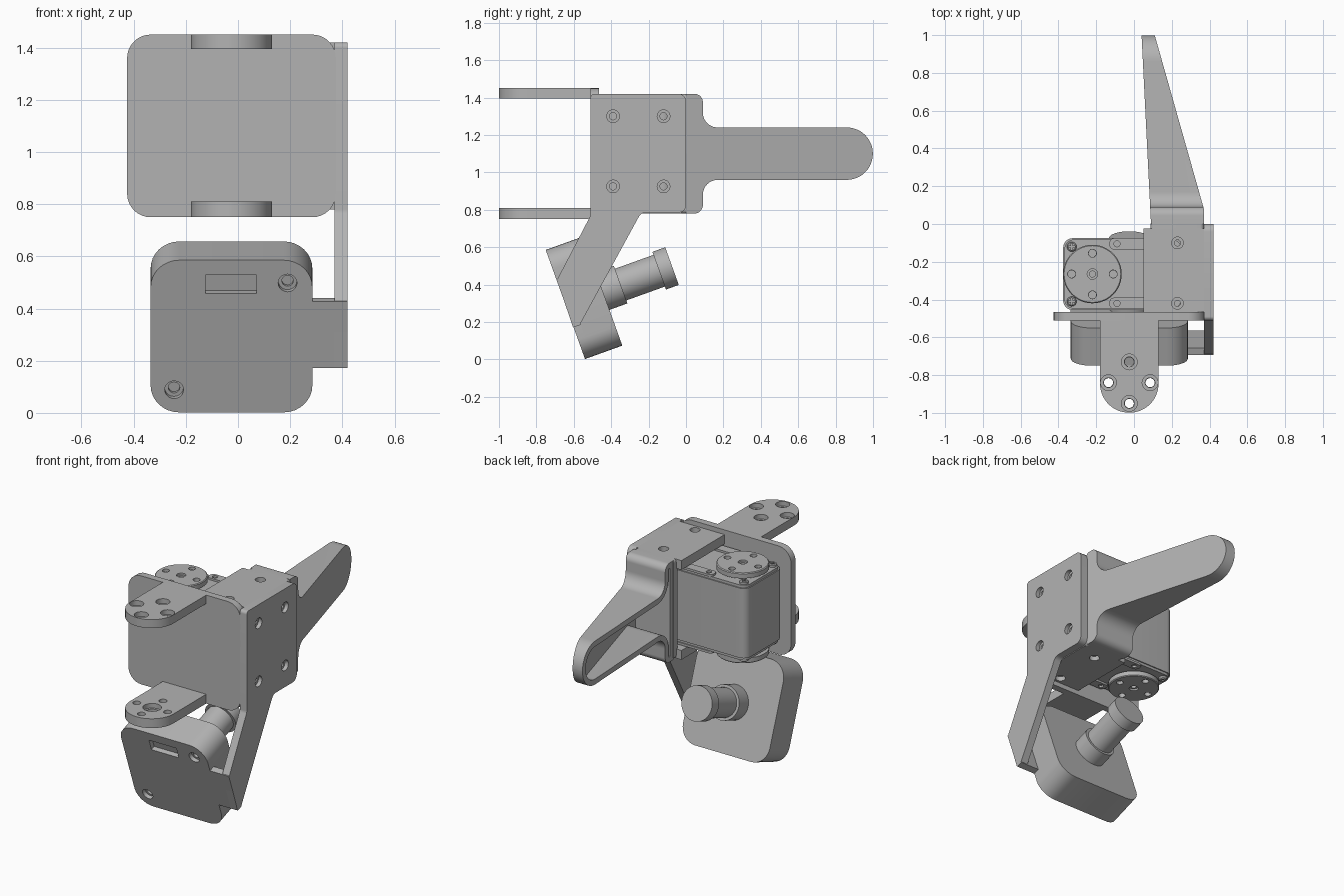
import bpy, bmesh, math
from mathutils import Vector, Matrix

if "Cube" in bpy.data.objects:
    bpy.data.objects.remove(bpy.data.objects["Cube"])

grey = bpy.data.materials.new("plain grey")
grey.use_nodes = True
COLOUR = (0.45, 0.45, 0.45, 1)
grey.diffuse_color = COLOUR
grey.node_tree.nodes["Principled BSDF"].inputs["Base Color"].default_value = COLOUR


def place(axis, u, v, w):
    return {"x": (w, u, v), "y": (u, w, v), "z": (u, v, w)}[axis]


def finish(name, bm):
    bmesh.ops.recalc_face_normals(bm, faces=bm.faces)
    mesh = bpy.data.meshes.new(name)
    bm.to_mesh(mesh)
    bm.free()
    mesh.materials.append(grey)
    obj = bpy.data.objects.new(name, mesh)
    bpy.context.collection.objects.link(obj)
    return obj


def rounded(corners, steps=8):
    """Polygon of (u, v, radius) corners with filleted corners."""
    out = []
    for i, (u, v, r) in enumerate(corners):
        p = Vector((u, v))
        if r == 0:
            out.append(p)
            continue
        a = (Vector(corners[i - 1][:2]) - p).normalized()
        b = (Vector(corners[(i + 1) % len(corners)][:2]) - p).normalized()
        half = a.angle(b) / 2
        centre = p + (a + b).normalized() * r / math.sin(half)
        start = p + a * r / math.tan(half) - centre
        end = p + b * r / math.tan(half) - centre
        sweep = start.angle_signed(end)
        for k in range(steps + 1):
            out.append(centre + Matrix.Rotation(-sweep * k / steps, 2) @ start)
    return out


def rect(u0, u1, v0, v1, r=0):
    return rounded([(u0, v0, r), (u1, v0, r), (u1, v1, r), (u0, v1, r)])


def prism(name, outline, axis, w0, w1):
    bm = bmesh.new()
    rings = [[bm.verts.new(place(axis, p[0], p[1], w)) for p in outline] for w in (w0, w1)]
    skin(bm, rings)
    return finish(name, bm)


def skin(bm, rings):
    n = len(rings[0])
    for a, b in zip(rings, rings[1:]):
        for i in range(n):
            j = (i + 1) % n
            bm.faces.new((a[i], a[j], b[j], b[i]))
    bm.faces.new(rings[0])
    bm.faces.new(rings[-1])


def lathe(name, axis, centre, profile, sides=32):
    """Turned solids, one per centre, from (radius, height) pairs."""
    bm = bmesh.new()
    for u, v in centre:
        rings = []
        for r, w in profile:
            angles = [2 * math.pi * k / sides for k in range(sides)]
            rings.append([bm.verts.new(place(axis, u + r * math.cos(t), v + r * math.sin(t), w))
                          for t in angles])
        skin(bm, rings)
    return finish(name, bm)


def cut(obj, *cutters):
    for c in cutters:
        mod = obj.modifiers.new("cut", "BOOLEAN")
        mod.operation, mod.solver, mod.object = "DIFFERENCE", "EXACT", c
        bpy.context.view_layer.objects.active = obj
        bpy.ops.object.modifier_apply(modifier=mod.name)
        bpy.data.objects.remove(c)


def cross(u, v, r):
    return [(u + r, v), (u, v + r), (u - r, v), (u, v - r)]


def bore(axis, centres, wide, narrow, low, step, high):
    return lathe("cutter", axis, centres,
                 [(narrow, low), (narrow, step), (wide, step), (wide, high)], 20)


MID = 1.10  # height of the symmetry plane of the upper assembly

# Front plate and its two mounting tongues
prism("front_plate", rect(-0.425, 0.375, 0.75, 1.45, 0.09), "y", -0.51, -0.465)
tongue = rounded([(-0.18, -0.47, 0), (0.13, -0.47, 0), (0.13, -0.999, 0.154), (-0.18, -0.999, 0.154)], 14)
bolts = cross(-0.025, -0.84, 0.11)
upper = prism("upper_tongue", tongue, "z", 1.395, 1.45)
cut(upper, bore("z", bolts, 0.042, 0.026, 1.3, 1.42, 1.5))
lower = prism("lower_tongue", tongue, "z", 0.75, 0.81)
cut(lower, bore("z", bolts, 0.042, 0.024, 0.9, 0.785, 0.7),
    bore("z", [(-0.025, -0.84)], 0.055, 0.04, 0.7, 0.78, 0.9))

# Side plate with the slanted arm
side = prism("side_plate", rounded([
    (-0.51, 1.42, 0.02), (0, 1.42, 0.04), (0, 0.785, 0.04), (-0.24, 0.785, 0.04),
    (-0.565, 0.19, 0), (-0.605, 0.175, 0), (-0.69, 0.425, 0), (-0.51, 0.77, 0.04)]), "x", 0.37, 0.42)
spots = [(y, z) for y in (-0.39, -0.12) for z in (0.925, 1.3)]
cut(side, bore("x", spots, 0.034, 0.019, 0.3, 0.395, 0.5))

# Bracket around the actuator: top and bottom shelves, back wall
for name, s in (("top_shelf", 1), ("bottom_shelf", -1)):
    shelf = prism(name, rect(0.05, 0.37, -0.466, -0.025), "z", MID + s * 0.26, MID + s * 0.32)
    cut(shelf, bore("z", [(0.23, -0.1), (0.23, -0.42)], 0.031, 0.016,
                    MID + s * 0.2, MID + s * 0.29, MID + s * 0.4))
prism("back_wall", rect(0.087, 0.37, 0.78, 1.42, 0.02), "y", -0.04, 0.002)

# Hollow tapered tail, open on its inner side
outline = rounded([
    (0, 1.42, 0), (0.09, 1.42, 0.045), (0.09, 1.24, 0.08), (0.999, 1.24, 0.139),
    (0.999, 0.96, 0.139), (0.09, 0.96, 0.08), (0.09, 0.78, 0.045), (0, 0.78, 0)], 12)
WALL = 0.035
inner = []
for i, p in enumerate(outline):
    a = (p - outline[i - 1]).normalized()
    b = (outline[(i + 1) % len(outline)] - p).normalized()
    n1, n2 = Vector((a.y, -a.x)), Vector((b.y, -b.x))
    inner.append(p + (n1 + n2) * WALL / (1 + n1.dot(n2)))


def left(y):
    return 0.09 - 0.05 * y


def right(y):
    return 0.37 if y < 0.08 else 0.37 - 0.283 * (y - 0.08)


bm = bmesh.new()
skin(bm, [[bm.verts.new((fx(p.x), p.x, p.y)) for p in loop] for loop, fx in (
    (outline, right), (outline, left), (inner, left), (inner, lambda y: max(left(y) + 0.01, right(y) - WALL)))])
finish("tail", bm)

# Actuator body, its covers, ears, screws and round horns
HX, HY = -0.22, -0.265
prism("actuator_body", rect(-0.375, 0.255, -0.455, -0.075, 0.05), "z", MID - 0.225, MID + 0.225)
for side_name, s in (("top", 1), ("bottom", -1)):
    def z(h):
        return MID + s * h
    prism(side_name + "_cover", rect(-0.368, 0.25, -0.448, -0.082, 0.05), "z", z(0.225), z(0.242))
    for y in (-0.42, -0.105):
        ear = prism(side_name + "_ear", rect(-0.13, 0.2, y - 0.03, y + 0.03, 0.025), "z", z(0.24), z(0.255))
        cut(ear, bore("z", [(-0.09, y)], 0.016, 0.015, z(0.2), z(0.245), z(0.3)))
    screws = lathe(side_name + "_screws", "z", [(-0.33, -0.12), (-0.33, -0.41)],
                   [(0.026, z(0.235)), (0.026, z(0.255)), (0.02, z(0.26))], 16)
    for y in (-0.12, -0.41):
        cut(screws, prism("cutter", rect(-0.348, -0.312, y - 0.004, y + 0.004), "z", z(0.25), z(0.3)),
            prism("cutter", rect(-0.334, -0.326, y - 0.018, y + 0.018), "z", z(0.25), z(0.3)))
    horn = lathe(side_name + "_horn", "z", [(HX, HY)],
                 [(0.12, z(0.235)), (0.12, z(0.258)), (0.155, z(0.258)), (0.155, z(0.287)), (0.15, z(0.292))], 48)
    cut(horn, bore("z", cross(HX, HY, 0.11), 0.021, 0.02, z(0.262), z(0.275), z(0.32)),
        bore("z", [(HX, HY)], 0.028, 0.016, z(0.262), z(0.28), z(0.32)))

# Tilted camera: cover with side tab, rounded housing, stepped lens
cover = prism("camera_cover", rounded([
    (-0.335, 0, 0.11), (0.285, 0, 0.11), (0.285, 0.18, 0), (0.42, 0.18, 0), (0.42, 0.452, 0),
    (0.285, 0.452, 0), (0.285, 0.62, 0.11), (-0.335, 0.62, 0.11)]), "y", 0, 0.04)
cut(cover, bore("y", [(0.19, 0.527), (-0.245, 0.092)], 0.036, 0.022, 0.1, 0.025, -0.1),
    prism("cutter", rect(-0.125, 0.07, 0.485, 0.56), "y", -0.1, 0.03))
housing = prism("camera_housing", rect(-0.335, 0.285, 0, 0.62, 0.11), "y", 0.04, 0.212)
lens = lathe("camera_lens", "y", [(-0.025, 0.31)], [
    (0.107, 0.2), (0.107, 0.314), (0.09, 0.314), (0.09, 0.533), (0.107, 0.533), (0.107, 0.606)], 48)
tilt = Matrix.Translation((0, -0.54, 0.002)) @ Matrix.Rotation(math.radians(19.8), 4, "X")
for part in (cover, housing, lens):
    part.data.transform(tilt)

# Smooth the curved faces and keep edges sharp
bpy.ops.object.select_all(action="DESELECT")
for obj in bpy.context.scene.objects:
    if obj.type == "MESH" and obj.data.materials and obj.data.materials[0] == grey:
        obj.select_set(True)
        bpy.context.view_layer.objects.active = obj
bpy.ops.object.shade_smooth_by_angle(angle=math.radians(30))
